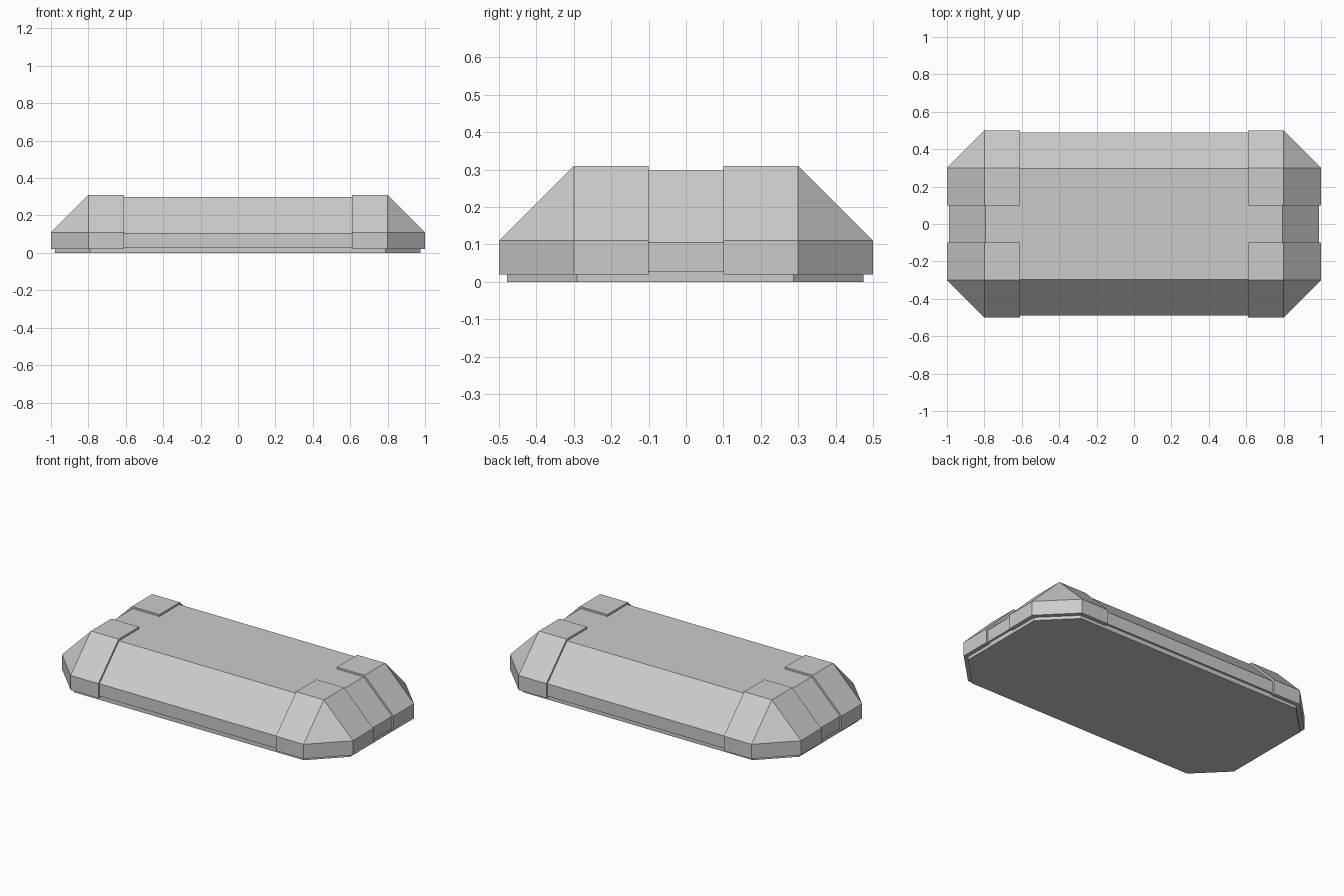
import bpy, bmesh, math

if "Cube" in bpy.data.objects:
    bpy.data.objects.remove(bpy.data.objects["Cube"])


def hull_object(name, points):
    """Flat-faced convex solid around the given points."""
    bm = bmesh.new()
    for p in points:
        bm.verts.new(p)
    bmesh.ops.convex_hull(bm, input=bm.verts[:])
    bmesh.ops.dissolve_limit(bm, angle_limit=math.radians(1),
                             verts=bm.verts[:], edges=bm.edges[:])
    bmesh.ops.recalc_face_normals(bm, faces=bm.faces[:])
    mesh = bpy.data.meshes.new(name)
    bm.to_mesh(mesh)
    bm.free()
    obj = bpy.data.objects.new(name, mesh)
    bpy.context.collection.objects.link(obj)
    return obj


def octagon(x, y, z, cut=0.2, dx=0.0, dy=0.0):
    """Rectangle with clipped corners."""
    return [(sx * px + dx, sy * py + dy, z)
            for sx in (-1, 1) for sy in (-1, 1)
            for px, py in ((x, y - cut), (x - cut, y))]


# Thin base plate, slightly inset
hull_object("base_plate",
            octagon(0.977, 0.477, 0.0, 0.187, -0.002, -0.002)
            + octagon(0.977, 0.477, 0.028, 0.187, -0.002, -0.002))

# Main body: low vertical wall, then sloped sides to a flat top
top = [(sx * 0.793, sy * 0.296, 0.298) for sx in (-1, 1) for sy in (-1, 1)]
hull_object("body", octagon(0.988, 0.488, 0.028, 0.195)
            + octagon(0.988, 0.488, 0.105, 0.195) + top)

# Raised corner guard, mirrored to all four corners
outline = [(0.61, 0.1), (1.0, 0.1), (1.0, 0.3), (0.8, 0.5), (0.61, 0.5)]
crown = [(0.61, 0.1), (0.8, 0.1), (0.8, 0.3), (0.61, 0.3)]
guard = hull_object("corner_guards",
                    [(x, y, z) for z in (0.02, 0.11) for x, y in outline]
                    + [(x, y, 0.31) for x, y in crown])
mirror = guard.modifiers.new("mirror_xy", 'MIRROR')
mirror.use_axis = (True, True, False)
mirror.use_mirror_merge = False
